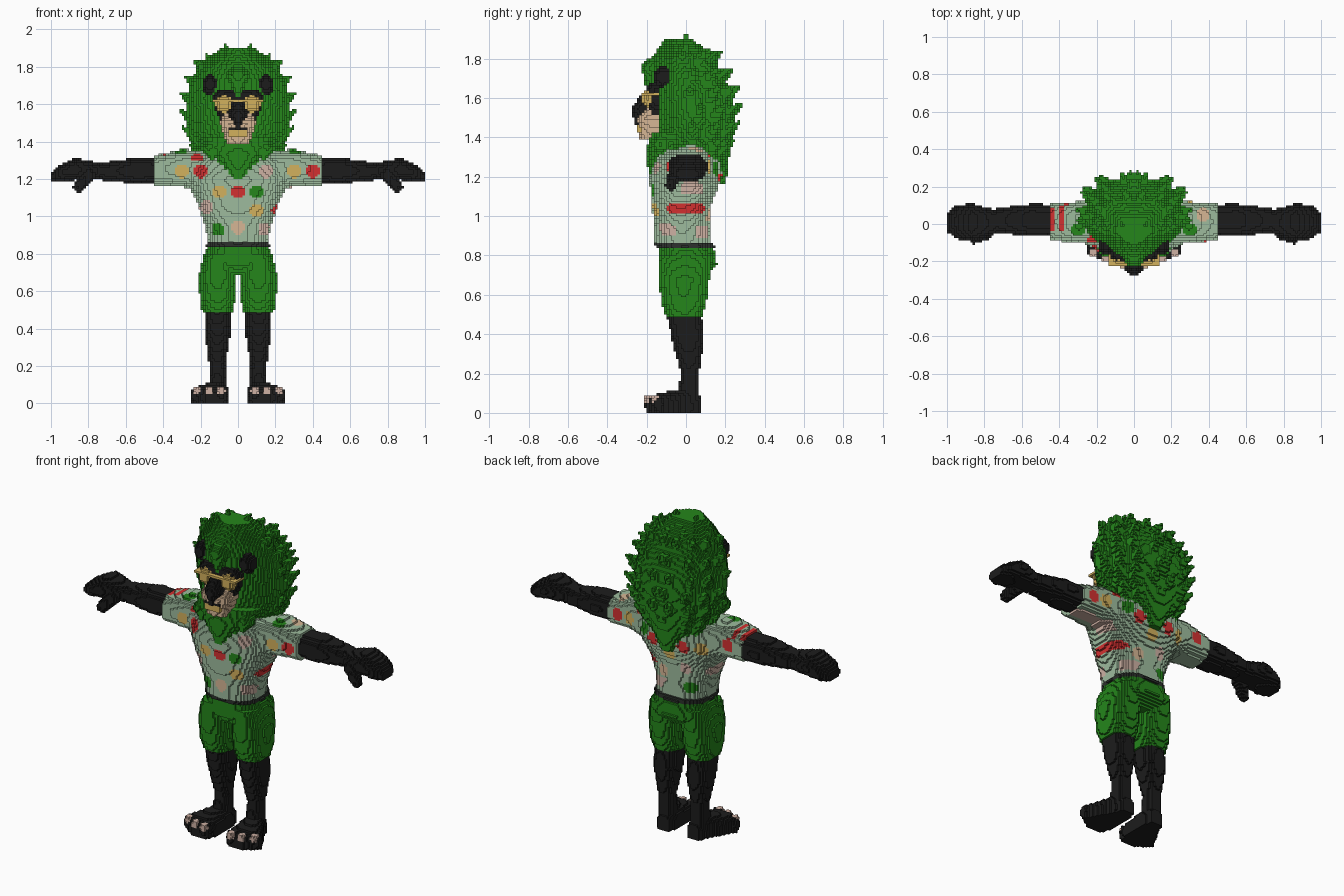
import bpy
import bmesh
import math
from mathutils import Vector

cube = bpy.data.objects.get("Cube")
if cube:
    bpy.data.objects.remove(cube)

BLOCK = 0.0125      # edge of one block
HALF_BLOCK = Vector((.5, .5, .5))
COLOURS = {
    "green": (.018, .24, .011), "black": (.012, .012, .012),
    "belt grey": (.025, .03, .025), "pale sage": (.34, .5, .34),
    "red": (.65, .03, .03), "gold": (.65, .44, .11),
    "tan": (.67, .47, .3), "pink": (.62, .44, .37)}
colour_names = list(COLOURS)
materials = []
for name, rgb in COLOURS.items():
    material = bpy.data.materials.new(name)
    material.use_nodes = True
    material.diffuse_color = (*rgb, 1)
    shader = material.node_tree.nodes["Principled BSDF"]
    shader.inputs["Base Color"].default_value = (*rgb, 1)
    shader.inputs["Roughness"].default_value = .8
    materials.append(material)

cells = {}      # block index -> [part, colour]


def block_centre(index):
    return (Vector(index) + HALF_BLOCK) * BLOCK


def fill(part, colour, low, high, inside):
    """Fill blocks on the +x half that pass the test, and their mirror images."""
    first = [math.floor(value / BLOCK) for value in low]
    last = [math.ceil(value / BLOCK) for value in high]
    for i in range(max(first[0], 0), last[0]):
        for j in range(first[1], last[1]):
            for k in range(max(first[2], 0), last[2]):
                if inside(block_centre((i, j, k))):
                    cells[i, j, k] = [part, colour]
                    cells[-1 - i, j, k] = [part, colour]


def loft(part, colour, axis, fixed_centre, rows, power=2.4):
    """Rounded sections along an axis, centred on the next axis and free on the third.

    A row is position, free centre, radius on the next axis, radius on the third."""
    fixed, free = (axis + 1) % 3, (axis + 2) % 3
    low, high = [0] * 3, [0] * 3
    low[axis], high[axis] = rows[0][0], rows[-1][0]
    widest = max(radius for _, _, radius, _ in rows)
    low[fixed], high[fixed] = fixed_centre - widest, fixed_centre + widest
    low[free] = min(centre - radius for _, centre, _, radius in rows)
    high[free] = max(centre + radius for _, centre, _, radius in rows)

    def inside(point):
        for row, following in zip(rows, rows[1:]):
            if row[0] <= point[axis] <= following[0]:
                blend = (point[axis] - row[0]) / (following[0] - row[0])
                _, centre, across, along = [a + (b - a) * blend for a, b in zip(row, following)]
                return (abs((point[fixed] - fixed_centre) / across) ** power
                        + abs((point[free] - centre) / along) ** power) <= 1
        return False
    fill(part, colour, low, high, inside)


def blob(part, colour, centre, radii, power=2):
    """An ellipsoid, or nearly a box at a high power."""
    centre, radii = Vector(centre), Vector(radii)
    fill(part, colour, centre - radii, centre + radii,
         lambda point: sum(abs((p - c) / r) ** power
                           for p, c, r in zip(point, centre, radii)) <= 1)


def tuft(part, colour, base, tip, thick, thin=.008):
    """A tapering lock from base to tip."""
    base, tip = Vector(base), Vector(tip)
    span = tip - base
    pad = Vector((thick, thick, thick))

    def inside(point):
        along = min(max((point - base).dot(span) / span.length_squared, 0), 1)
        return (point - base - span * along).length <= thick + (thin - thick) * along
    fill(part, colour, [min(pair) for pair in zip(base - pad, tip - pad)],
         [max(pair) for pair in zip(base + pad, tip + pad)], inside)


# Legs and feet
loft("legs", "black", 2, .11, [(.06, .01, .045, .06), (.2, .02, .042, .045),
                               (.38, .01, .07, .083), (.5, -.01, .07, .088)])
loft("feet", "black", 1, .03, [(-.2, .12, .03, .05), (-.14, .15, .07, .1),
                               (0, .11, .09, .06), (.07, .1, .06, .04)], 3)
for x, y in ((.09, -.18), (.155, -.17), (.22, -.14)):
    blob("toes", "black", (x, y, .045), (.034, .03, .048))
    blob("claws", "pink", (x, y - .013, .068), (.023, .02, .022))

# Shorts and belt
loft("shorts", "green", 2, .11, [(.485, -.01, .08, .09), (.56, -.01, .095, .115),
                                 (.68, -.01, .1, .13), (.8, 0, .07, .14)])
loft("shorts", "green", 2, 0, [(.69, 0, .14, .1), (.75, .01, .19, .15), (.85, 0, .163, .14)])
loft("belt", "belt grey", 2, 0, [(.835, 0, .17, .15), (.866, -.01, .167, .15)])

# Shirt and sleeves
loft("shirt", "pale sage", 2, 0, [(.866, -.015, .16, .145), (.95, -.02, .175, .14),
                                  (1.05, -.025, .21, .15), (1.2, 0, .28, .185),
                                  (1.3, .01, .25, .17), (1.36, .04, .17, .13)])
loft("shirt", "pale sage", 0, .01, [(.1, 1.22, .14, .12), (.3, 1.26, .11, .1),
                                    (.445, 1.245, .1, .08)], 2.6)

# Shirt print: spots seen from each side, as colour, place across, place up, radii
SIDES = {"front": (0, 2, 1, -1), "back": (0, 2, 1, 1), "top": (0, 1, 2, 1),
         "left": (1, 2, 0, 1), "right": (1, 2, 0, -1)}
WIDE, SMALL, STRIP, LONG = (.06, .03), (.032, .034), (.014, .07), (.095, .028)
PRINT = {
    "front": [("gold", -.1, 1.13), ("red", 0, 1.13), ("green", .1, 1.13), ("red", -.2, 1.24),
              ("gold", -.3, 1.24), ("gold", .3, 1.24), ("red", .4, 1.24), ("pink", .15, 1.24),
              ("pink", -.17, 1.05), ("green", -.11, .93), ("tan", 0, .94), ("gold", .1, 1.03),
              ("pink", .14, .93)],
    "back": [("red", .38, 1.25), ("gold", .3, 1.25), ("red", .1, 1.2), ("red", -.1, 1.2),
             ("green", .17, 1.24), ("gold", 0, 1.13), ("gold", -.2, 1.2), ("tan", .07, 1),
             ("pink", -.08, 1.05), ("green", -.1, .93), ("red", -.36, 1.26)],
    "top": [("green", .3, -.03), ("green", -.3, -.03), ("red", -.39, .03, STRIP),
            ("red", -.435, .03, STRIP), ("red", .22, .1), ("red", -.22, -.1), ("tan", .37, .05)],
    "left": [("red", 0, 1.035, LONG), ("pink", .03, 1.14, WIDE), ("pink", .08, .92)],
    "right": [("pink", 0, 1.035, WIDE)]}


def print_spot(side, colour, across, up, radii=SMALL):
    u, v, facing, sign = SIDES[side]
    for index, cell in cells.items():
        point = block_centre(index)
        depth = point[facing] - (1.25 if side == "top" else 0)
        if cell[0] == "shirt" and sign * depth > .05 and \
                ((point[u] - across) / radii[0]) ** 4 + ((point[v] - up) / radii[1]) ** 4 < 1:
            cell[1] = colour


for side, spots in PRINT.items():
    for spot in spots:
        print_spot(side, *spot)

# Arms and hands
loft("arms", "black", 0, .02, [(.44, 1.245, .085, .065), (.55, 1.245, .088, .07),
                               (.74, 1.24, .065, .045)])
loft("hands", "black", 0, .01, [(.74, 1.24, .065, .045), (.87, 1.255, .1, .06),
                                (.95, 1.23, .09, .045), (1, 1.21, .05, .025)])
tuft("thumbs", "black", (.8, -.05, 1.22), (.855, -.08, 1.155), .04, .027)

# Mane: an egg that leans forward at the top, wedged at the face and square behind
mane = []
for ring in range(8):
    rise = -.3 + .09 * ring
    width = .28 * math.sqrt(1 - (rise / .35) ** 2)
    mane.append((1.57 + rise, .03 - .2 * max(rise, 0), width, .75 * width))
loft("mane", "green", 2, 0, mane, 1.5)
loft("mane", "green", 2, 0, [(z, y + .05, width * .86, depth - .05)
                             for z, y, width, depth in mane], 3)
loft("mane", "green", 2, 0, [(1.16, .17, .03, .03), (1.45, .12, .22, .12)])
loft("beard", "green", 2, 0, [(1.2, -.16, .02, .03), (1.33, -.1, .14, .1),
                              (1.42, -.07, .2, .11)])
for n in range(4):
    tuft("beard", "green", (.05 * n, -.13, 1.36), (.045 * n, -.15, 1.225 + .025 * n), .045)

# Broad mane locks in rings round the sides and back
for ring, (z, y, width, depth) in enumerate(mane[:-1]):
    for n in range(4):
        angle = math.radians(28 * n + 5 * (ring % 2))
        out, back = math.cos(angle) ** .7, math.sin(angle) ** .7
        tuft("mane", "green", (out * width * .75, y + back * depth * .75, z - .04),
             (out * (width + .028), y + back * (depth + .045), z + .025), .058)

# Crown tufts
for x, y, z in ((.07, 0, 1.92), (.17, 0, 1.87), (.21, .03, 1.82), (.03, -.07, 1.88),
                (.12, -.07, 1.86), (.05, .11, 1.85), (.13, .12, 1.84)):
    tuft("mane", "green", (x * .85, y * .8 - .02, z - .11), (x, y, z), .05)

# Face, ears, muzzle and nose
loft("face", "black", 2, 0, [(1.47, -.12, .08, .07), (1.58, -.13, .125, .075),
                             (1.64, -.13, .135, .075), (1.675, -.12, .115, .07)], 3.5)
tuft("forehead", "green", (0, -.165, 1.74), (0, -.195, 1.645), .065)
blob("ears", "black", (.15, -.115, 1.705), (.042, .05, .055))
loft("muzzle", "tan", 2, 0, [(1.385, -.16, .06, .07), (1.45, -.16, .08, .08),
                             (1.5, -.17, .1, .08), (1.555, -.15, .08, .05)], 3)
loft("nose", "black", 2, 0, [(1.465, -.2, .01, .065), (1.545, -.2, .055, .078),
                             (1.63, -.2, .025, .02)])
blob("mouth", "black", (0, -.2, 1.47), (.05, .05, .01), 20)
blob("teeth", "gold", (0, -.2, 1.445), (.05, .052, .02), 20)

# Glasses: lenses, bridge and side arms
blob("glasses", "gold", (.075, -.19, 1.6), (.045, .04, .045))
blob("glasses", "gold", (0, -.215, 1.62), (.12, .014, .01), 20)
blob("glasses", "gold", (.125, -.17, 1.62), (.015, .055, .01), 20)

# Turn the blocks into one mesh per part, keeping only outward faces
builders = {}
for index, (part, colour) in cells.items():
    bm, verts = builders.setdefault(part, (bmesh.new(), {}))
    for axis in range(3):
        for side in (0, 1):
            neighbour = list(index)
            neighbour[axis] += 2 * side - 1
            if tuple(neighbour) in cells:
                continue
            loop = []
            for a, b in ((0, 0), (1, 0), (1, 1), (0, 1)):
                corner = list(index)
                corner[axis] += side
                corner[(axis + 1) % 3] += a
                corner[(axis + 2) % 3] += b
                corner = tuple(corner)
                if corner not in verts:
                    verts[corner] = bm.verts.new(Vector(corner) * BLOCK)
                loop.append(verts[corner])
            face = bm.faces.new(loop if side else loop[::-1])
            face.material_index = colour_names.index(colour)

for part, (bm, _) in builders.items():
    mesh = bpy.data.meshes.new(part)
    for material in materials:
        mesh.materials.append(material)
    bm.to_mesh(mesh)
    bm.free()
    bpy.context.collection.objects.link(bpy.data.objects.new(part, mesh))
